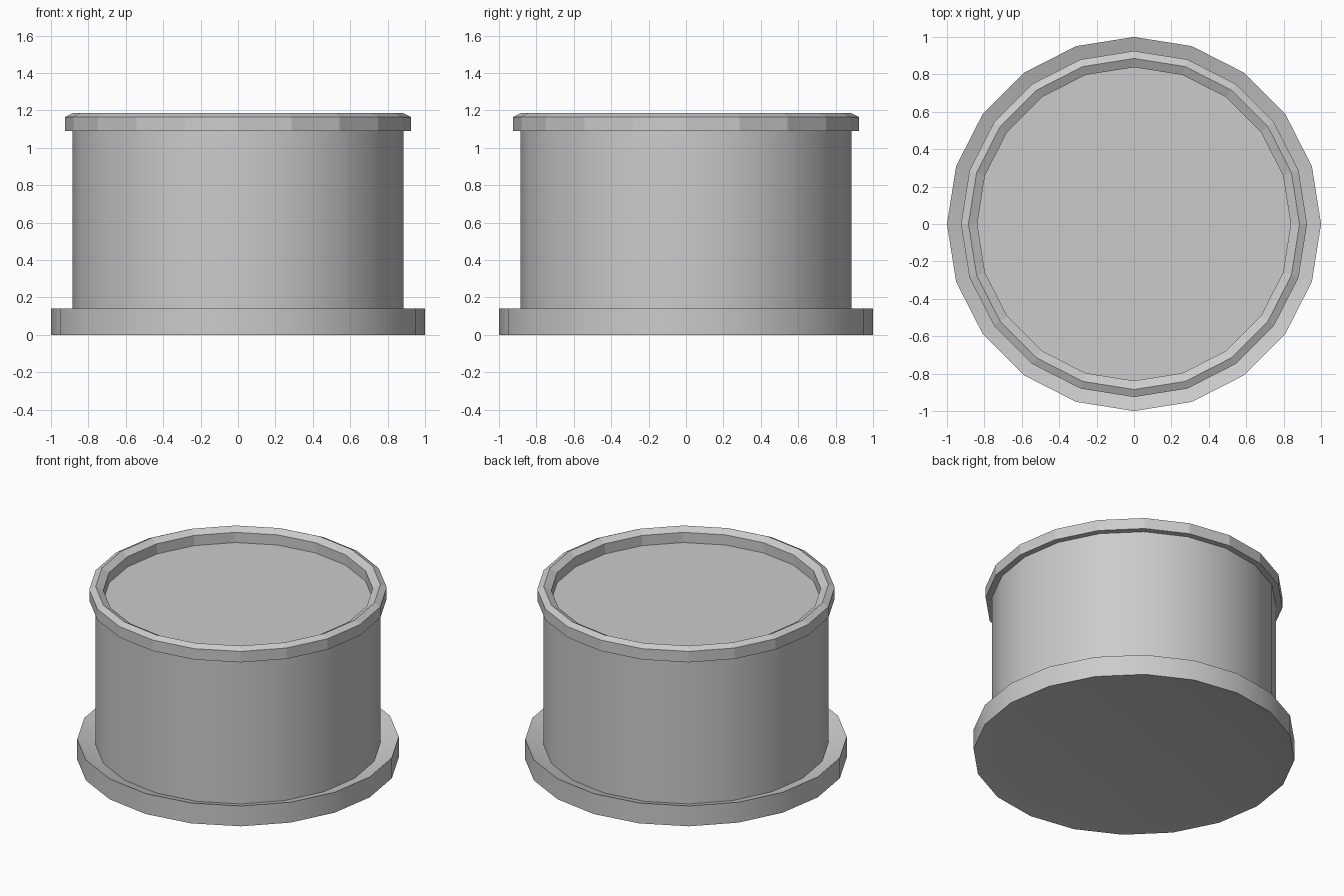
import bpy, bmesh
from math import cos, sin, pi

if "Cube" in bpy.data.objects:
    bpy.data.objects.remove(bpy.data.objects["Cube"])

SIDES = 20

def lathe(name, profile, smooth=False, angle=0.5):
    """Revolve a (radius, z) profile; a radius of 0 makes a closing pole."""
    bm = bmesh.new()
    rings = []
    for r, z in profile:
        if r == 0:
            rings.append([bm.verts.new((0, 0, z))])
        else:
            rings.append([bm.verts.new((r * cos(2 * pi * i / SIDES), r * sin(2 * pi * i / SIDES), z))
                          for i in range(SIDES)])
    for a, b in zip(rings, rings[1:]):
        if len(a) == 1:
            bm.faces.new(b[::-1])
            bm.verts.remove(a[0])
        elif len(b) == 1:
            bm.faces.new(a)
            bm.verts.remove(b[0])
        else:
            for i in range(SIDES):
                j = (i + 1) % SIDES
                bm.faces.new((a[i], a[j], b[j], b[i]))
    bmesh.ops.recalc_face_normals(bm, faces=bm.faces)
    mesh = bpy.data.meshes.new(name)
    bm.to_mesh(mesh)
    bm.free()
    obj = bpy.data.objects.new(name, mesh)
    bpy.context.collection.objects.link(obj)
    if smooth:
        bpy.ops.object.select_all(action='DESELECT')
        obj.select_set(True)
        bpy.context.view_layer.objects.active = obj
        bpy.ops.object.shade_smooth_by_angle(angle=angle)
    return obj

# Single closed shell per stage: foot flange, drum wall and raised lip
lathe("foot_flange", [(0, 0.02), (0.885, 0.02), (1.0, 0.0), (1.0, 0.14), (0.885, 0.10)], smooth=True)
lathe("drum_wall", [(0.885, 0.10), (0.885, 1.09)], smooth=True)
# Lip with a ridged crest around the sunken top plate
lathe("top_lip", [(0.885, 1.09), (0.925, 1.09), (0.925, 1.165), (0.885, 1.185),
                  (0.838, 1.16), (0.838, 1.09), (0, 1.09)])
